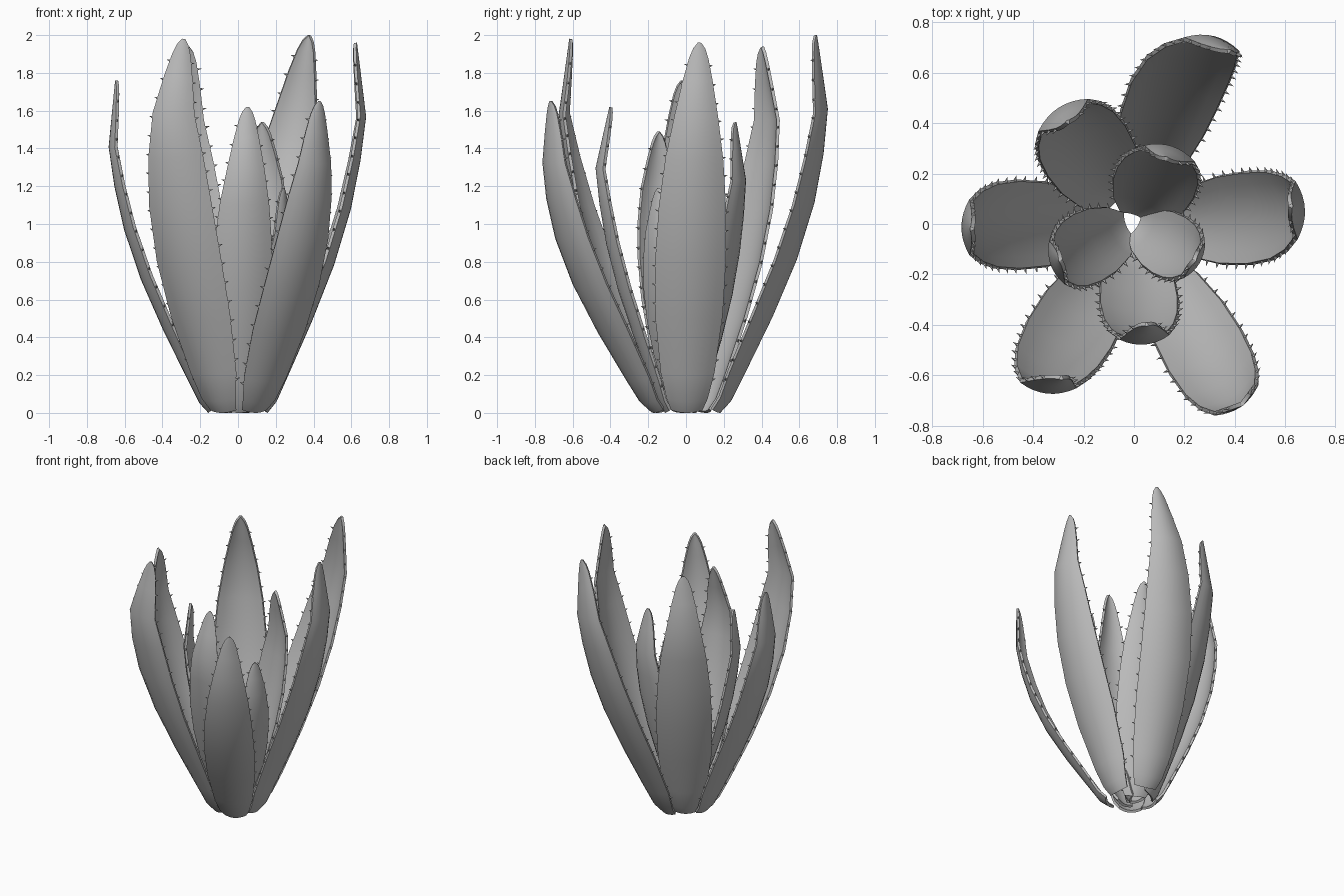
import bpy
import bmesh
from math import radians, cos, sin
from mathutils import Vector, Matrix

cube = bpy.data.objects.get("Cube")
if cube:
    bpy.data.objects.remove(cube, do_unlink=True)

grey = bpy.data.materials.new("leaf_grey")
grey.use_nodes = True
grey.diffuse_color = (0.5, 0.5, 0.5, 1)
grey.node_tree.nodes["Principled BSDF"].inputs["Base Color"].default_value = (0.5, 0.5, 0.5, 1)
grey.node_tree.nodes["Principled BSDF"].inputs["Roughness"].default_value = 0.7

# Shared leaf shape: height fraction, outward reach fraction, width fraction
PROFILE = [(0, .23, .44), (.03, .3, .58), (.1, .39, .76), (.25, .58, .95), (.4, .75, 1),
           (.55, .88, .95), (.68, .955, .82), (.8, 1, .62), (.9, 1, .42), (.96, 1, .27),
           (.985, 1, .17), (1, 1, .05)]
ACROSS = 8
THICK = 0.017
CUP = 0.29


def sample(t):
    """Reach and width fractions at a height fraction."""
    for (t0, r0, w0), (t1, r1, w1) in zip(PROFILE, PROFILE[1:]):
        if t <= t1:
            f = (t - t0) / (t1 - t0)
            return r0 + (r1 - r0) * f, w0 + (w1 - w0) * f


class Leaf:
    def __init__(self, name, angle, reach, height, width, hook=.93, lean=0, twist=0, tuck=0):
        self.name, self.angle, self.reach, self.height = name, radians(angle), reach, height
        self.width, self.hook, self.lean, self.twist = width, hook, lean, radians(twist)
        self.tuck = tuck

    def spine(self, t):
        r = sample(t)[0] - (1 - self.hook) * max(0, (t - .8) / .2)
        r = r * self.reach - self.tuck * (1 - t) ** 2
        c, s = cos(self.angle), sin(self.angle)
        drift = self.lean * t * t
        return Vector((c * r - s * drift, s * r + c * drift, t * self.height))

    def frame(self, t):
        """Sideways, inward and upward directions on the leaf."""
        up = (self.spine(min(1, t + .04)) - self.spine(max(0, t - .04))).normalized()
        a = self.angle + self.twist * t
        side = Vector((-sin(a), cos(a), 0))
        side = (side - up * side.dot(up)).normalized()
        return side, up.cross(side).normalized(), up

    def point(self, t, u):
        side, inward, _ = self.frame(t)
        half = sample(t)[1] * self.width / 2
        return self.spine(t) + side * (u * half) + inward * (CUP * half * u * u)


def finish(bm, name):
    mesh = bpy.data.meshes.new(name)
    bm.to_mesh(mesh)
    bm.free()
    mesh.materials.append(grey)
    obj = bpy.data.objects.new(name, mesh)
    bpy.context.collection.objects.link(obj)
    bpy.ops.object.select_all(action='DESELECT')
    obj.select_set(True)
    bpy.context.view_layer.objects.active = obj
    return obj


def build_blade(leaf):
    bm = bmesh.new()
    rows = [[bm.verts.new(leaf.point(t, 2 * i / ACROSS - 1)) for i in range(ACROSS + 1)]
            for t, _, _ in PROFILE]
    for low, high in zip(rows, rows[1:]):
        for i in range(ACROSS):
            bm.faces.new((low[i], low[i + 1], high[i + 1], high[i]))
    obj = finish(bm, leaf.name)
    solid = obj.modifiers.new("thickness", 'SOLIDIFY')
    solid.thickness = THICK
    solid.offset = -1
    bpy.ops.object.modifier_apply(modifier=solid.name)
    bpy.ops.object.shade_smooth_by_angle(angle=radians(35))


def build_teeth(leaf):
    bm = bmesh.new()
    count = round(leaf.height * 9)
    for k in range(count):
        t = .08 + .86 * k / (count - 1)
        side, inward, up = leaf.frame(t)
        for sign in (-1, 1):
            out = (side * sign + inward * .4 + up * .25).normalized()
            spot = leaf.point(t, sign) + inward * THICK * .5 + out * .006
            turn = Vector((0, 0, 1)).rotation_difference(out).to_matrix().to_4x4()
            bmesh.ops.create_cone(bm, cap_ends=True, segments=5, radius1=.008, radius2=0,
                                  depth=.027, matrix=Matrix.Translation(spot) @ turn)
    finish(bm, leaf.name + "_teeth")


# Outer ring, then the inner leaves
leaves = [
    Leaf("outer_leaf_left", 2, .68, 1.96, .375, lean=.05),
    Leaf("outer_leaf_back_left", 76, .8, 2.0, .37, hook=.955, lean=-.2),
    Leaf("outer_leaf_back_right", 123, .55, 1.94, .38, hook=.89),
    Leaf("outer_leaf_right", 180, .685, 1.76, .36, hook=.95, lean=.02),
    Leaf("outer_leaf_front_right", 240, .755, 1.98, .36, hook=.9, lean=.06, twist=30),
    Leaf("outer_leaf_front_left", -61, .84, 1.65, .34, hook=1, lean=.03, twist=7),
    Leaf("middle_leaf_front", 273, .48, 1.62, .32, hook=.85, lean=.03, twist=3),
    Leaf("inner_leaf_back", 64, .345, 1.54, .34, hook=.86, twist=10, tuck=.03),
    Leaf("inner_leaf_right", 206, .37, 1.49, .3, hook=.9, twist=-8, tuck=.04),
    Leaf("inner_leaf_left", 329, .305, 1.19, .27, hook=.94, tuck=.04),
]
for leaf in leaves:
    build_blade(leaf)
    build_teeth(leaf)
